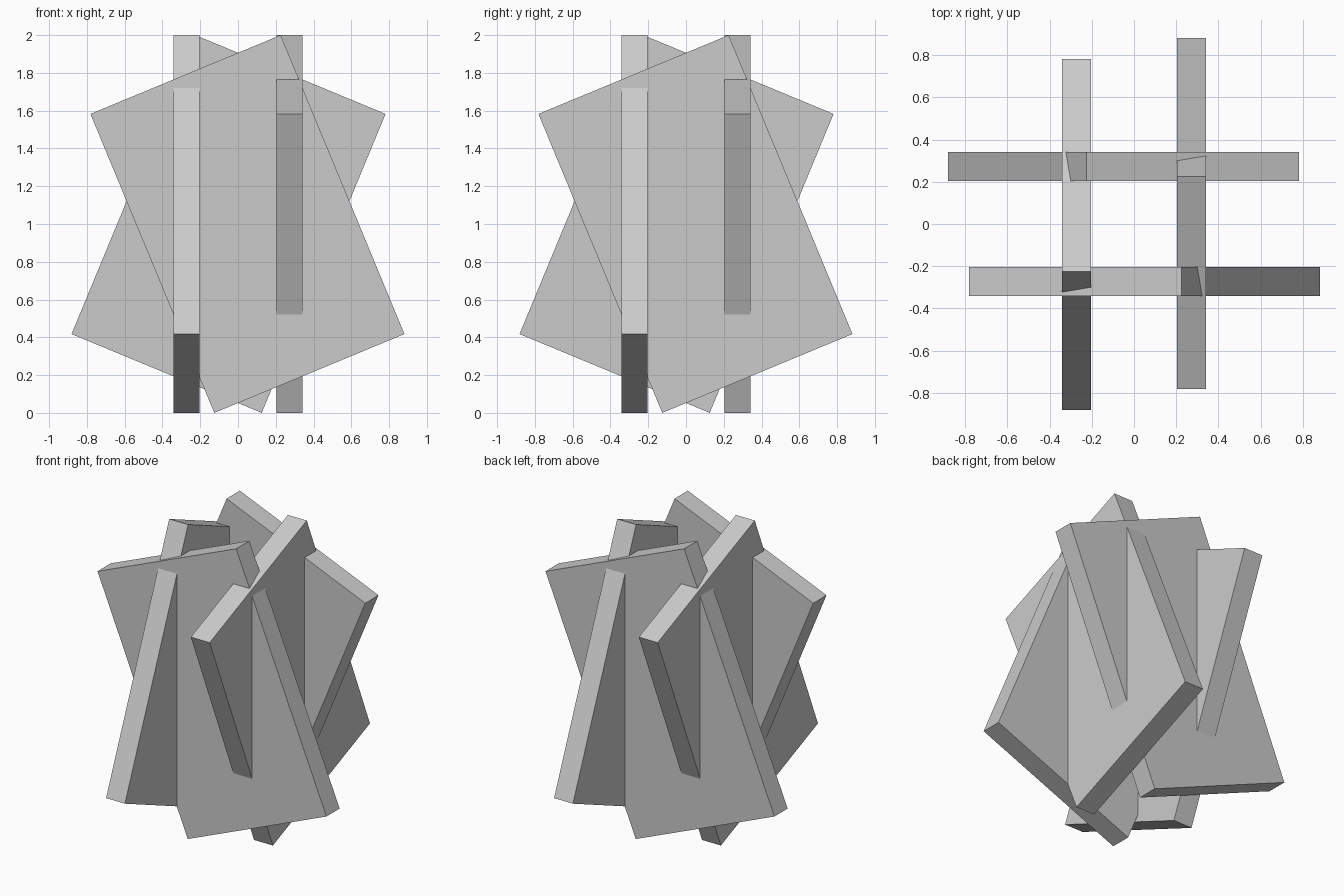
import bpy
from math import radians
from mathutils import Matrix

if "Cube" in bpy.data.objects:
    bpy.data.objects.remove(bpy.data.objects["Cube"])

WIDTH, THICK, HEIGHT = 1.09, 0.137, 1.713
TILT = radians(-22.5)


def slab(name, turn):
    # Tilted flat board on the front side, then turned about the vertical axis
    bpy.ops.mesh.primitive_cube_add(size=1)
    ob = bpy.context.object
    ob.name = name
    ob.data.transform(Matrix.Rotation(radians(turn), 4, 'Z')
                      @ Matrix.Translation((0.05, -0.273, 1.0))
                      @ Matrix.Rotation(TILT, 4, 'Y')
                      @ Matrix.Diagonal((WIDTH, THICK, HEIGHT, 1)))
    return ob


# Four interlocking slabs in a pinwheel
for i, side in enumerate(("front", "right", "back", "left")):
    slab(side + "_slab", 90 * i)
